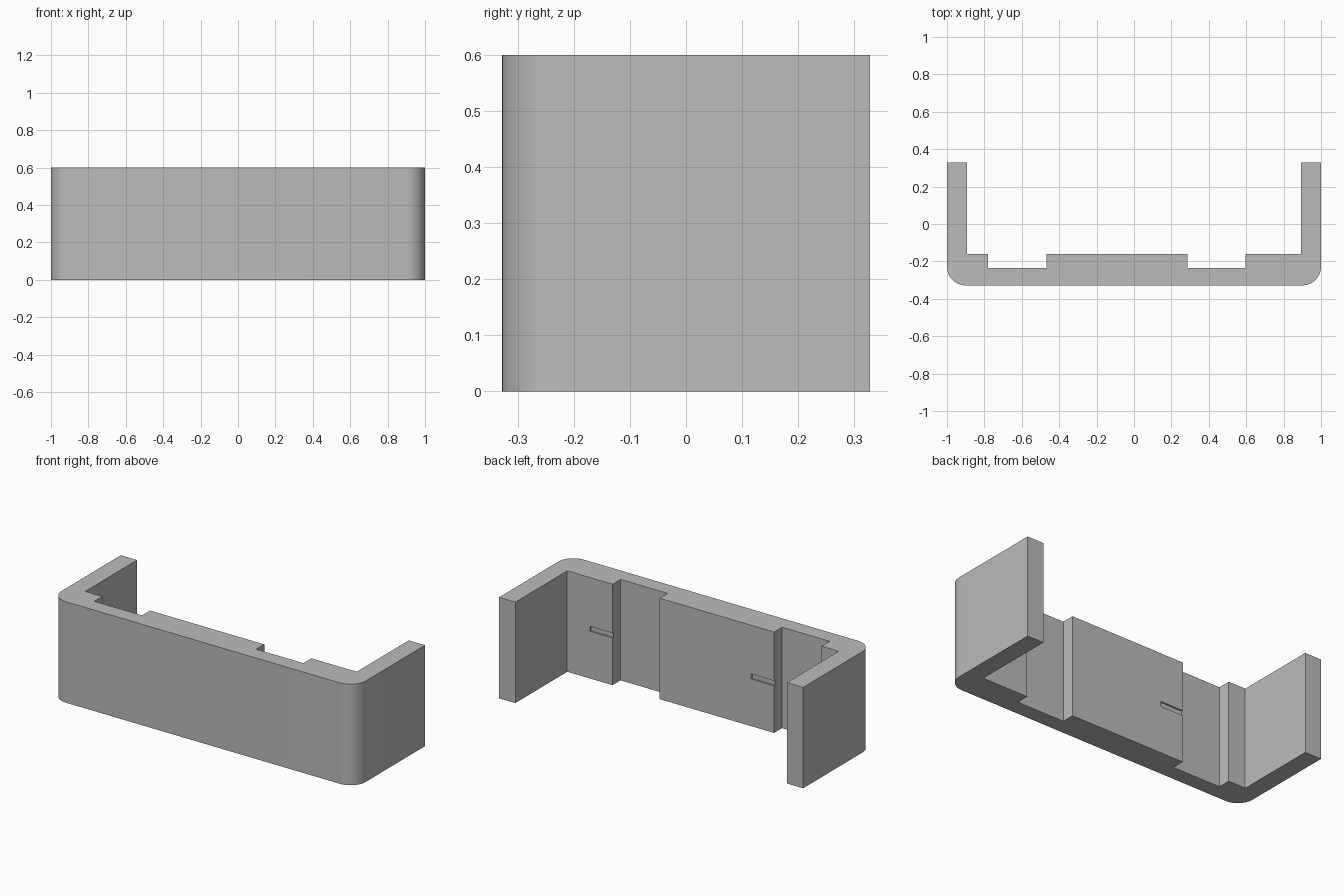
import bpy, bmesh
from math import sin, cos, pi

cube = bpy.data.objects.get("Cube")
if cube:
    bpy.data.objects.remove(cube, do_unlink=True)

HALF_X, HALF_Y, HEIGHT = 1.0, 0.328, 0.6
ARM_X = 0.893          # inner face of the arms
PAD_Y = -0.16          # raised pads on the wall
POCKET_Y = -0.235      # floor of the pockets
RADIUS = 0.1

grey = bpy.data.materials.new("Plain grey")
grey.use_nodes = True
grey.diffuse_color = (0.5, 0.5, 0.5, 1)
grey.node_tree.nodes["Principled BSDF"].inputs["Base Color"].default_value = (0.5, 0.5, 0.5, 1)


def make_object(name, bm):
    bmesh.ops.recalc_face_normals(bm, faces=bm.faces)
    mesh = bpy.data.meshes.new(name)
    bm.to_mesh(mesh)
    bm.free()
    mesh.materials.append(grey)
    obj = bpy.data.objects.new(name, mesh)
    bpy.context.collection.objects.link(obj)
    return obj


def corner(cx, start, steps=12):
    """Quarter circle around a front corner."""
    cy = -HALF_Y + RADIUS
    angles = [start + pi / 2 * i / steps for i in range(steps + 1)]
    return [(cx + RADIUS * cos(a), cy + RADIUS * sin(a)) for a in angles]


def pocket(x_right, x_left):
    return [(x_right, PAD_Y), (x_right, POCKET_Y), (x_left, POCKET_Y), (x_left, PAD_Y)]


# Bracket outline: rounded front, two arms, two pockets in the wall
outline = [(-HALF_X, HALF_Y)]
outline += corner(-HALF_X + RADIUS, pi)
outline += corner(HALF_X - RADIUS, 1.5 * pi)
outline += [(HALF_X, HALF_Y), (ARM_X, HALF_Y), (ARM_X, PAD_Y)]
outline += pocket(0.595, 0.285)
outline += pocket(-0.467, -0.78)
outline += [(-ARM_X, PAD_Y), (-ARM_X, HALF_Y)]

bm = bmesh.new()
base = bm.faces.new([bm.verts.new((x, y, 0)) for x, y in outline])
top = bmesh.ops.extrude_face_region(bm, geom=[base])["geom"]
bmesh.ops.translate(bm, vec=(0, 0, HEIGHT),
                    verts=[v for v in top if isinstance(v, bmesh.types.BMVert)])
bracket = make_object("bracket", bm)

# Shallow slots in the pads, open toward the pocket
for name, x0, x1 in (("left", 0.58, 0.745), ("middle", -0.48, -0.317)):
    bm = bmesh.new()
    bmesh.ops.create_cube(bm, size=1)
    bmesh.ops.scale(bm, vec=(x1 - x0, 0.02, 0.03), verts=bm.verts)
    bmesh.ops.translate(bm, vec=((x0 + x1) / 2, PAD_Y, 0.295), verts=bm.verts)
    cutter = make_object(name + "_slot_cutter", bm)
    cutter.hide_render = True
    cutter.hide_set(True)
    cut = bracket.modifiers.new(name + " slot", 'BOOLEAN')
    cut.operation = 'DIFFERENCE'
    cut.solver = 'EXACT'
    cut.object = cutter

# Bake the slots in, then smooth the rounded corners only
bpy.context.view_layer.objects.active = bracket
bracket.select_set(True)
for modifier in list(bracket.modifiers):
    cutter = modifier.object
    bpy.ops.object.modifier_apply(modifier=modifier.name)
    bpy.data.objects.remove(cutter, do_unlink=True)
bpy.ops.object.shade_smooth_by_angle(angle=pi / 6)
